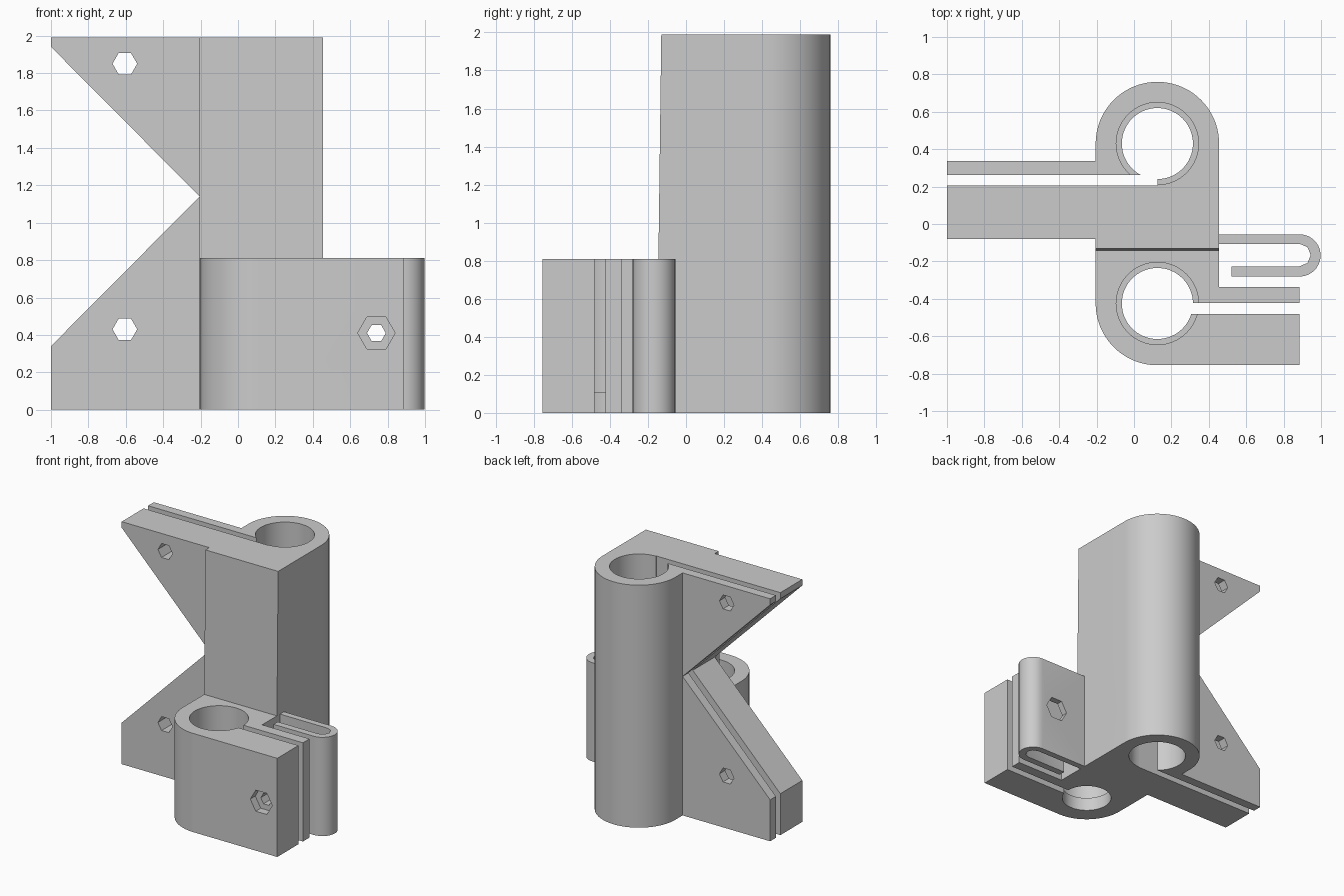
import bpy, bmesh
from math import cos, sin, radians

default = bpy.data.objects.get("Cube")
if default:
    bpy.data.objects.remove(default, do_unlink=True)

grey = bpy.data.materials.new("plain grey")
grey.use_nodes = True
colour = (0.6, 0.6, 0.6, 1)
grey.diffuse_color = colour
grey.node_tree.nodes["Principled BSDF"].inputs["Base Color"].default_value = colour


def arc(cx, cy, r, start, end, n):
    """Points along an arc, angles in degrees."""
    angles = [radians(start + (end - start) * i / n) for i in range(n + 1)]
    return [(cx + r * cos(a), cy + r * sin(a)) for a in angles]


def prism(name, outline, axis, low, high):
    """Extrude a flat outline along the given axis from low to high."""
    place = {"x": lambda u, v, w: (w, u, v),
             "y": lambda u, v, w: (u, w, v),
             "z": lambda u, v, w: (u, v, w)}[axis]
    bm = bmesh.new()
    rings = [[bm.verts.new(place(u, v, w)) for u, v in outline] for w in (low, high)]
    bm.faces.new(rings[0])
    bm.faces.new(rings[1])
    n = len(outline)
    for i in range(n):
        j = (i + 1) % n
        bm.faces.new((rings[0][i], rings[0][j], rings[1][j], rings[1][i]))
    bmesh.ops.recalc_face_normals(bm, faces=bm.faces)
    mesh = bpy.data.meshes.new(name)
    bm.to_mesh(mesh)
    bm.free()
    mesh.materials.append(grey)
    obj = bpy.data.objects.new(name, mesh)
    bpy.context.collection.objects.link(obj)
    return obj


def combine(target, tool, operation):
    """Apply a boolean and discard the tool."""
    tool.hide_render = True
    mod = target.modifiers.new("combine", "BOOLEAN")
    mod.object, mod.operation, mod.solver = tool, operation, "EXACT"
    bpy.context.view_layer.objects.active = target
    bpy.ops.object.modifier_apply(modifier=mod.name)
    bpy.data.objects.remove(tool, do_unlink=True)


def cut(target, outline, axis, low, high):
    combine(target, prism("cutter", outline, axis, low, high), "DIFFERENCE")


def rect(x0, x1, y0, y1):
    return [(x0, y0), (x1, y0), (x1, y1), (x0, y1)]


def hexagon(u, v, r):
    return arc(u, v, r, 0, 300, 5)


def circle(cx, cy, r, n=64):
    return arc(cx, cy, r, 0, 360, n)[:-1]


def bore(target, cx, cy, lip_low, lip_high, top):
    """Round bore with a narrower lip between two heights."""
    cut(target, circle(cx, cy, 0.19), "z", -0.1, top + 0.1)
    cut(target, circle(cx, cy, 0.22), "z", lip_high, top + 0.1)
    if lip_low > 0:
        cut(target, circle(cx, cy, 0.22), "z", -0.1, lip_low)


def smooth(obj):
    bpy.ops.object.select_all(action="DESELECT")
    obj.select_set(True)
    bpy.context.view_layer.objects.active = obj
    bpy.ops.object.shade_smooth_by_angle(angle=radians(30))


TALL, SHORT = 1.99, 0.81
LEFT, RIGHT, MID, R = -0.205, 0.455, 0.125, 0.33
REAR_Y, FRONT_Y, JOIN = 0.43, -0.425, -0.145

# Tall holder: slightly tapered block, round back and notched side plate
holder = prism("tall_holder", [(JOIN, 0), (JOIN, SHORT), (-0.13, TALL),
                               (REAR_Y, TALL), (REAR_Y, 0)], "x", LEFT, RIGHT)
back = prism("round_back", arc(MID, REAR_Y, R, 0, 180, 40)
             + [(LEFT, 0.1), (RIGHT, 0.1)], "z", 0, TALL)
combine(holder, back, "UNION")
plate = prism("notched_plate", [(-1, 0), (0, 0), (0, TALL), (-1, TALL), (-1, 1.94),
                                (LEFT, 1.14), (-1, 0.34)], "y", -0.08, 0.337)
combine(holder, plate, "UNION")

# Tall bore, clamping slit and bolt holes
bore(holder, MID, REAR_Y, 0.94, 1.05, TALL)
cut(holder, rect(-1.1, MID, 0.205, 0.262), "z", -0.1, TALL + 0.1)
for height in (0.43, 1.85):
    cut(holder, hexagon(-0.605, height, 0.066), "y", -0.2, 0.5)
smooth(holder)

# Short front clamp with two arms
clamp = prism("front_clamp", arc(MID, FRONT_Y, R, 180, 270, 24)
              + [(0.885, FRONT_Y - R), (0.885, -0.337), (RIGHT, -0.337),
                 (RIGHT, JOIN), (LEFT, JOIN)], "z", 0, SHORT)
bore(clamp, MID, FRONT_Y, 0, 0.11, SHORT)
cut(clamp, rect(MID, 1.1, -0.48, -0.422), "z", -0.1, SHORT + 0.1)

# Bolt hole and nut recess in the arms
BOLT = (0.74, 0.41)
cut(clamp, hexagon(*BOLT, 0.05), "y", -1, -0.3)
cut(clamp, hexagon(*BOLT, 0.1), "y", -1, -0.69)
smooth(clamp)

# Curved spring hook beside the clamp
hook = prism("spring_hook", [(RIGHT, -0.055)] + arc(0.885, -0.168, 0.113, 90, -90, 14)
             + [(0.52, -0.281), (0.52, -0.226)]
             + arc(0.885, -0.166, 0.06, -90, 90, 4) + [(RIGHT, -0.106)], "z", 0, SHORT)
cut(hook, hexagon(*BOLT, 0.05), "y", -0.4, 0.1)
cut(hook, hexagon(*BOLT, 0.1), "y", -0.15, 0.1)
smooth(hook)
